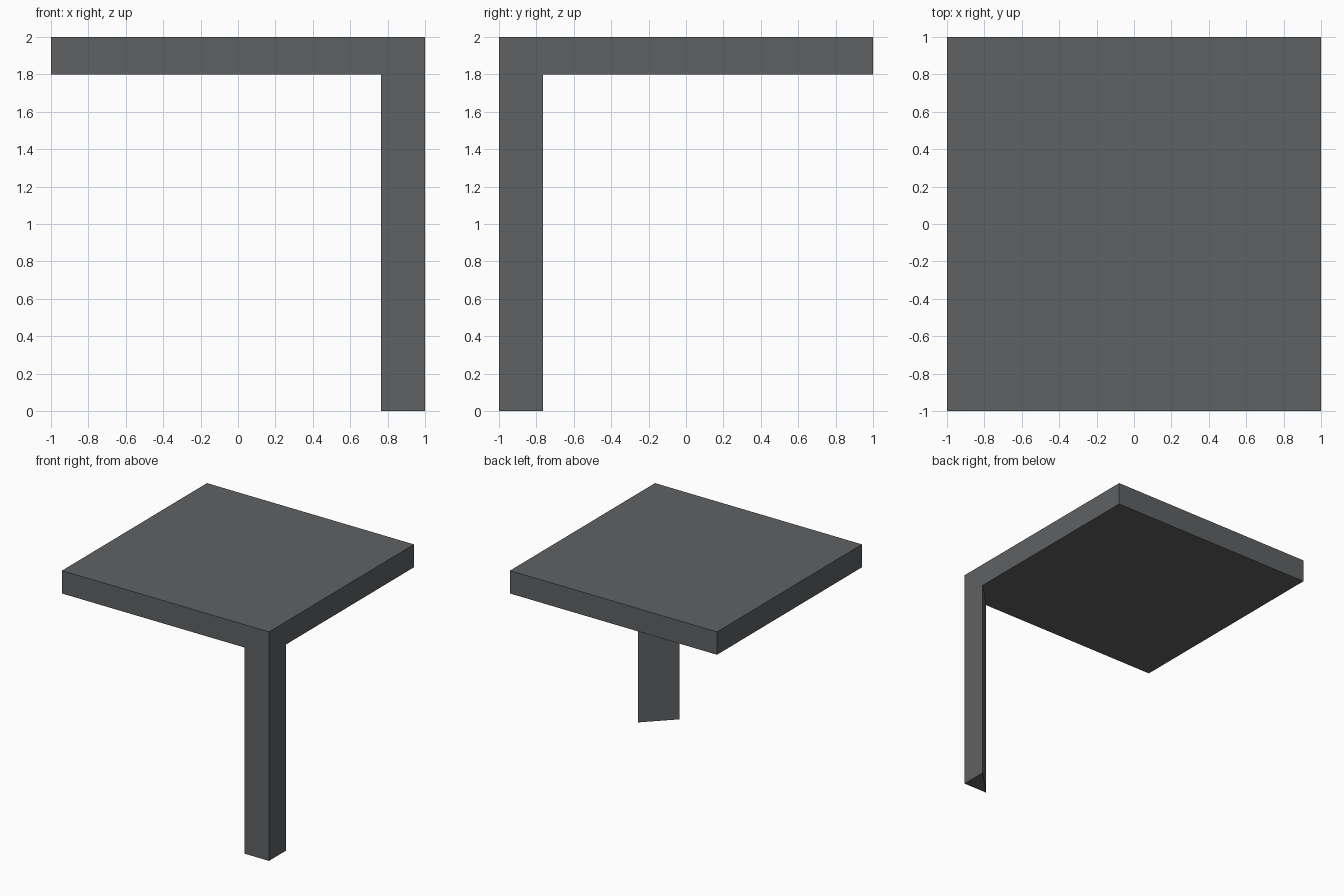
import bpy, bmesh

if "Cube" in bpy.data.objects:
    bpy.data.objects.remove(bpy.data.objects["Cube"])

# Single dark grey colour
grey = bpy.data.materials.new("dark grey")
grey.diffuse_color = (0.115, 0.12, 0.125, 1)
grey.use_nodes = True
grey.node_tree.nodes["Principled BSDF"].inputs["Base Color"].default_value = grey.diffuse_color


def prism(name, outline, z0, z1):
    """Extrude a counter-clockwise outline from z0 up to z1."""
    bm = bmesh.new()
    face = bm.faces.new([bm.verts.new((x, y, z0)) for x, y in outline])
    ext = bmesh.ops.extrude_face_region(bm, geom=[face], use_keep_orig=True)
    top = [v for v in ext["geom"] if isinstance(v, bmesh.types.BMVert)]
    bmesh.ops.translate(bm, verts=top, vec=(0, 0, z1 - z0))
    bmesh.ops.recalc_face_normals(bm, faces=bm.faces)
    mesh = bpy.data.meshes.new(name)
    bm.to_mesh(mesh)
    bm.free()
    mesh.materials.append(grey)
    obj = bpy.data.objects.new(name, mesh)
    bpy.context.collection.objects.link(obj)
    return obj


# Square slab on top
prism("top_slab", [(-1, -1), (1, -1), (1, 1), (-1, 1)], 1.8, 2.0)

# Triangular leg under the front right corner
w = 0.235
prism("corner_leg", [(1 - w, -1), (1, -1), (1, -1 + w)], 0.0, 1.8)
